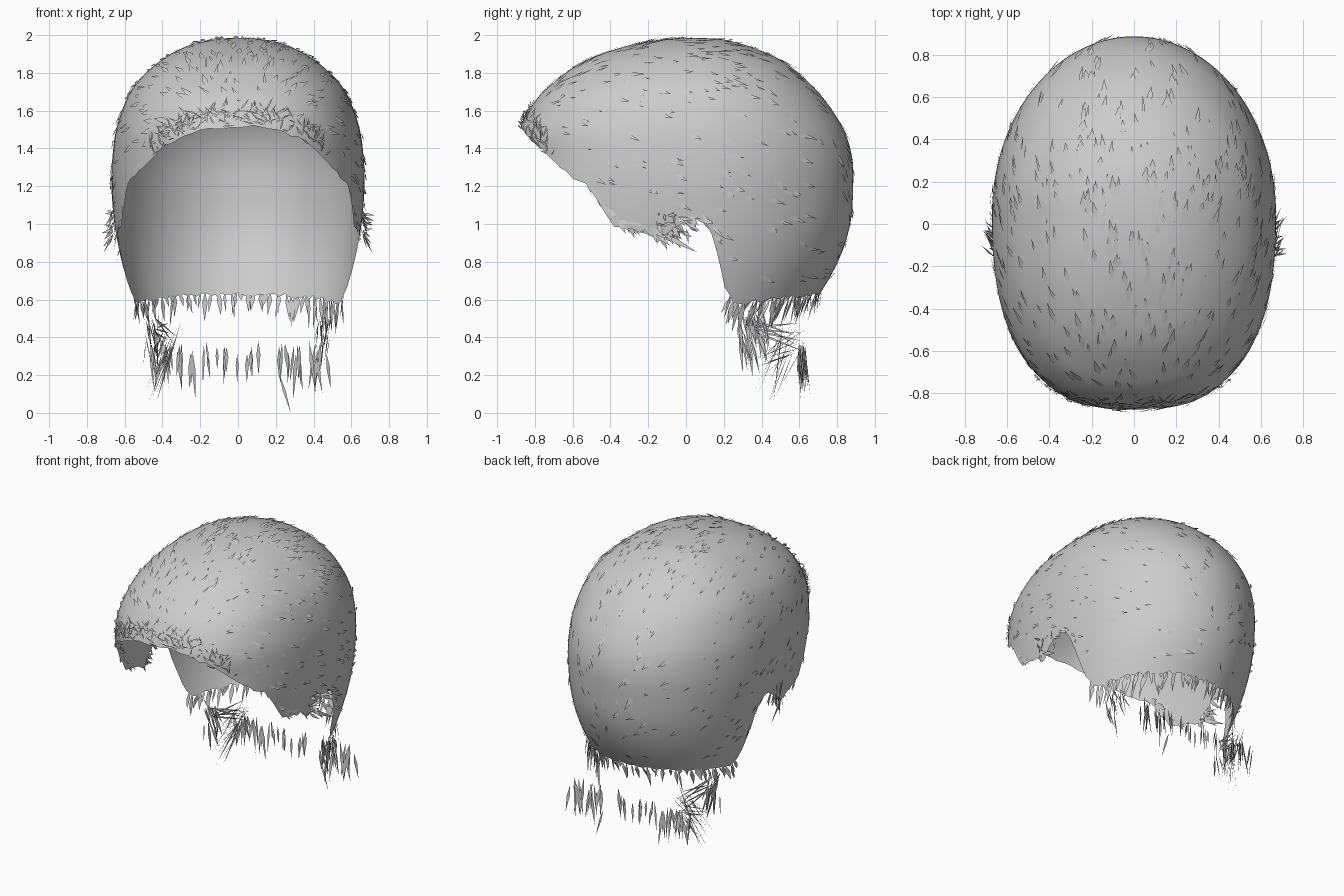
import bpy, bmesh, math, random
from mathutils import Vector

random.seed(7)
rnd = random.uniform
cube = bpy.data.objects.get("Cube")
if cube:
    bpy.data.objects.remove(cube, do_unlink=True)

grey = bpy.data.materials.new("hair_grey")
grey.use_nodes = True
COLOUR = (0.6, 0.6, 0.6, 1)
grey.diffuse_color = COLOUR
grey.node_tree.nodes["Principled BSDF"].inputs["Base Color"].default_value = COLOUR

# Skull sections from nape to crown: height, front reach, back reach, half width
SECTIONS = [Vector(r) for r in (
    (0.4, 0.93, 0.50, 0.51), (0.5, 0.93, 0.56, 0.54), (0.6, 0.93, 0.64, 0.575),
    (0.8, 0.93, 0.755, 0.625), (1.0, 0.93, 0.82, 0.655), (1.2, 0.93, 0.835, 0.67),
    (1.35, 0.93, 0.83, 0.665), (1.5, 0.93, 0.785, 0.645), (1.65, 0.85, 0.69, 0.595),
    (1.75, 0.75, 0.60, 0.535), (1.85, 0.61, 0.48, 0.43), (1.92, 0.44, 0.34, 0.32),
    (1.97, 0.23, 0.18, 0.18), (1.985, 0, 0, 0), (1.97, -0.23, -0.18, -0.18))]
TOP = len(SECTIONS) - 3
# Hairline seen from the side: depth, height
HAIRLINE = [(-0.88, 1.52), (-0.75, 1.38), (-0.6, 1.25), (-0.52, 1.22), (-0.45, 1.1),
            (-0.38, 1.0), (-0.2, 0.96), (-0.14, 0.91), (-0.05, 1.0), (0.06, 1.04),
            (0.13, 0.98), (0.17, 0.83), (0.21, 0.66), (0.26, 0.58), (0.7, 0.63)]


def section(s):
    """Smooth section between the listed ones."""
    s = min(max(s, 0), TOP - 1e-5)
    i = int(s)
    t = s - i
    a, b, c, d = SECTIONS[i:i + 4]
    return 0.5 * (2 * b + (c - a) * t + (2 * a - 5 * b + 4 * c - d) * t * t
                  + (3 * b - a - 3 * c + d) * t ** 3)


def skull(angle, s):
    z, front, back, half = section(s)
    ca, sa = math.cos(angle), math.sin(angle)
    reach, n = (back, 2.0) if sa > 0 else (front, 2.5)
    half, reach = max(half, 1e-5), max(reach, 1e-5)
    r = (abs(ca / half) ** n + abs(sa / reach) ** n) ** (-1 / n)
    return Vector((r * ca, 0.05 + r * sa, z))


def hairline(y):
    if y <= HAIRLINE[0][0]:
        return HAIRLINE[0][1]
    for (y0, z0), (y1, z1) in zip(HAIRLINE, HAIRLINE[1:]):
        if y <= y1:
            return z0 + (z1 - z0) * (y - y0) / (y1 - y0)
    return HAIRLINE[-1][1]


def edge_level(angle):
    """Walk down from the crown to the hairline."""
    s = TOP
    while s > 0:
        p = skull(angle, s)
        if p.z < hairline(p.y):
            break
        s -= 0.02
    return s


def normal(angle, s):
    p = skull(angle, s)
    return (skull(angle + 0.02, s) - p).cross(skull(angle, s + 0.05) - p).normalized()


def finish(name, bm, smooth=False):
    mesh = bpy.data.meshes.new(name)
    bm.to_mesh(mesh)
    bm.free()
    for f in mesh.polygons:
        f.use_smooth = smooth
    mesh.materials.append(grey)
    ob = bpy.data.objects.new(name, mesh)
    bpy.context.collection.objects.link(ob)


def strand(bm, base, tip, side, width):
    """Flat leaf-shaped lock from base to tip."""
    mid = base.lerp(tip, 0.4)
    bm.faces.new([bm.verts.new(v) for v in
                  (base, mid + side * width, tip, mid - side * width)])


# Main hair shell
COLS, RINGS = 144, 30
bm = bmesh.new()
rings = [[] for _ in range(RINGS)]
for i in range(COLS):
    a = math.tau * i / COLS
    low = edge_level(a) + rnd(-0.07, 0.07)
    for j in range(RINGS):
        rings[j].append(bm.verts.new(skull(a, low + (TOP - low) * j / RINGS)))
pole = bm.verts.new(skull(0, TOP))
for i in range(COLS):
    k = (i + 1) % COLS
    for j in range(RINGS - 1):
        bm.faces.new((rings[j][i], rings[j][k], rings[j + 1][k], rings[j + 1][i]))
    bm.faces.new((rings[-1][i], rings[-1][k], pole))
finish("hair_shell", bm, True)

# Small locks lying over the shell, combed back and down
bm = bmesh.new()
for _ in range(520):
    a = rnd(0, math.tau)
    s = rnd(edge_level(a) + 0.3, TOP - 0.6)
    p, n = skull(a, s), normal(a, s)
    flow = Vector((rnd(-0.2, 0.2), 1, rnd(-0.6, -0.15)))
    flow = (flow - n * flow.dot(n)).normalized()
    tip = p + flow * rnd(0.05, 0.12) + n * rnd(0.003, 0.012)
    strand(bm, p + n * 0.002, tip, n.cross(flow), rnd(0.006, 0.017))
finish("surface_locks", bm)

# Short spiky locks along the brow
bm = bmesh.new()
for _ in range(170):
    a = -math.pi / 2 + rnd(-0.55, 0.55)
    s = edge_level(a) + rnd(0, 0.6)
    p, n = skull(a, s), normal(a, s)
    flow = Vector((rnd(-0.8, 0.8), 0, rnd(0, 1)))
    flow = (flow - n * flow.dot(n)).normalized()
    tip = p + flow * rnd(0.04, 0.1) + n * rnd(0.005, 0.025)
    tip.y = max(tip.y, -0.89)
    strand(bm, p + n * 0.004, tip, n.cross(flow), 0.005)
finish("brow_locks", bm)

# Ragged locks along the temples and sideburns
bm = bmesh.new()
for side in (1, -1):
    for _ in range(45):
        y = rnd(-0.65, 0.18)
        a = math.atan2(y - 0.05, side * 0.66)
        s = edge_level(a) + 0.15
        p, n = skull(a, s), normal(a, s)
        tip = p + Vector((0, rnd(0.02, 0.09), rnd(-0.09, -0.02))) + n * rnd(0, 0.015)
        strand(bm, p, tip, Vector((0, 0.7, 0.7)), rnd(0.005, 0.014))
    # Wisps standing out around the ears
    for _ in range(16):
        p = Vector((side * 0.66, rnd(-0.16, 0.02), rnd(0.94, 1.08)))
        tip = p + Vector((side * rnd(0.02, 0.065), rnd(0, 0.08), rnd(-0.1, 0.02)))
        strand(bm, p, tip, Vector((0, 0.6, 0.8)), rnd(0.006, 0.014))
    strand(bm, Vector((side * 0.66, -0.13, 0.95)), Vector((side * 0.71, 0.06, 0.85)),
           Vector((0, 0.4, 0.9)), 0.014)
finish("sideburn_locks", bm)

# Fringe hanging from the nape edge
bm = bmesh.new()
for i in range(60):
    a = 0.3 + (math.pi - 0.6) * (i + rnd(0, 1)) / 60
    p = skull(a, edge_level(a) + 0.1)
    tip = p + Vector((rnd(-0.03, 0.03), rnd(-0.07, 0), -rnd(0.05, 0.19)))
    tangent = Vector((-math.sin(a), math.cos(a), 0))
    strand(bm, p, tip, tangent, rnd(0.007, 0.018))
finish("nape_fringe", bm)

# Loose lower locks: a row across the back and bunches at both sides
bm = bmesh.new()
for _ in range(46):
    x = rnd(-0.48, 0.48)
    top = Vector((x, 0.61 + rnd(-0.015, 0.02), rnd(0.3, 0.38)))
    drop = rnd(0.1, 0.19) + 0.25 * abs(x) * rnd(0, 1)
    tip = top + Vector((x * rnd(-0.1, 0.1), rnd(-0.02, 0.03), -drop))
    strand(bm, top, tip, Vector((0.9, 0.3, 0)), rnd(0.006, 0.013))
strand(bm, Vector((0.22, 0.61, 0.2)), Vector((0.28, 0.61, 0)), Vector((1, 0, 0)), 0.008)
for side in (1, -1):
    for _ in range(18):
        top = Vector((side * rnd(0.42, 0.5), rnd(0.27, 0.42), rnd(0.38, 0.55)))
        tip = top + Vector((side * rnd(-0.04, 0.02), rnd(0, 0.06), -rnd(0.1, 0.22)))
        strand(bm, top, tip, Vector((0.3, 0.9, 0)), rnd(0.005, 0.013))
# Long crossing locks on the right side
for _ in range(26):
    top = Vector((rnd(-0.4, -0.3), rnd(0.5, 0.64), rnd(0.3, 0.5)))
    tip = Vector((rnd(-0.5, -0.42), rnd(0.36, 0.5), rnd(0.04, 0.3)))
    strand(bm, top, tip, Vector((0.5, 0.4, 0.5)), rnd(0.005, 0.01))
for _ in range(6):
    top = Vector((rnd(-0.46, -0.42), rnd(0.3, 0.36), rnd(0.38, 0.53)))
    tip = Vector((rnd(-0.4, -0.32), rnd(0.58, 0.64), rnd(0.3, 0.52)))
    strand(bm, top, tip, Vector((0, 0, 1)), 0.006)
finish("loose_nape_locks", bm)
